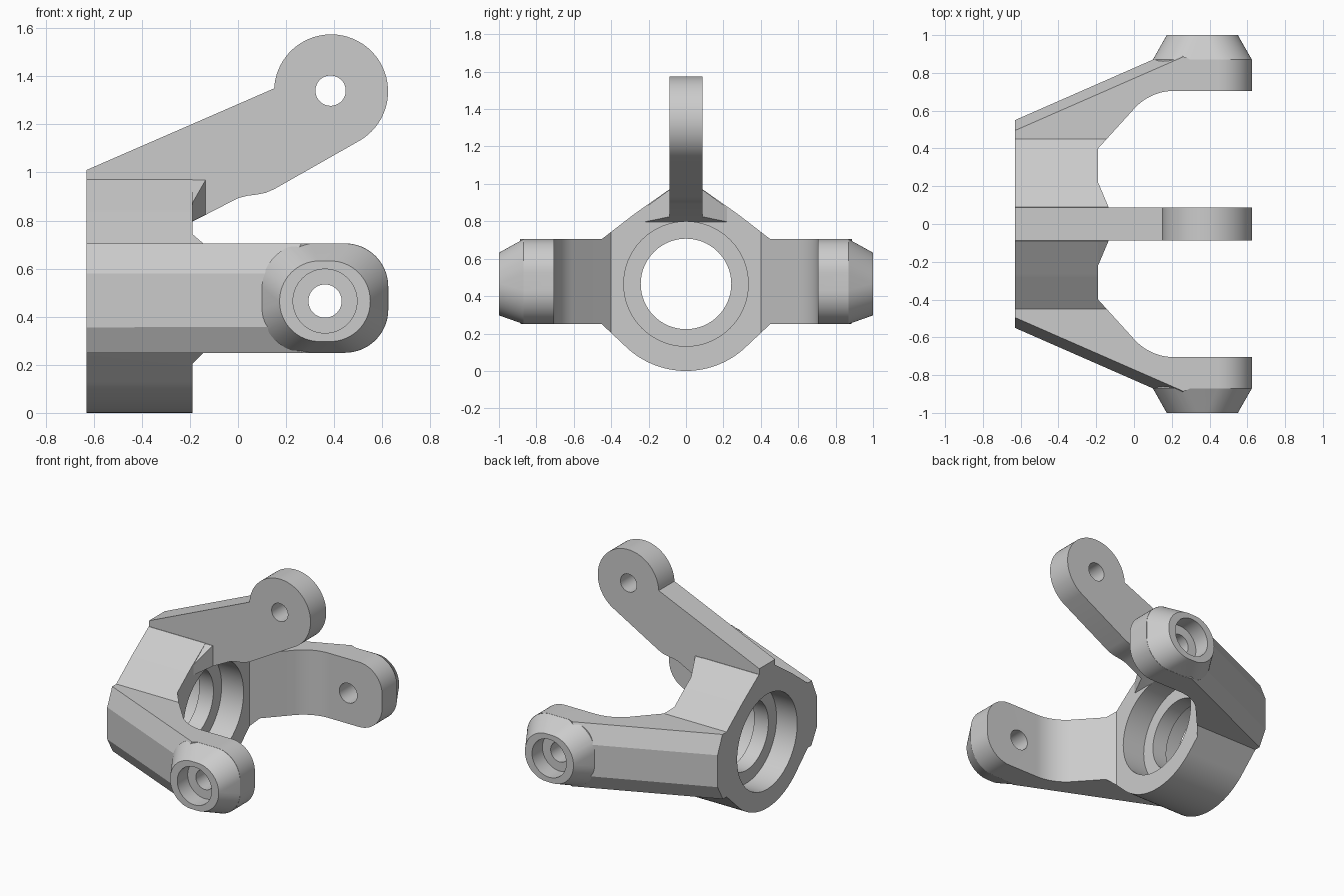
import bpy, bmesh
from math import sin, cos, radians
from mathutils import Vector

old = bpy.data.objects.get("Cube")
if old:
    bpy.data.objects.remove(old, do_unlink=True)

grey = bpy.data.materials.new("cast_grey")
grey.use_nodes = True
grey.diffuse_color = (0.6, 0.6, 0.6, 1)
grey.node_tree.nodes["Principled BSDF"].inputs["Base Color"].default_value = (0.6, 0.6, 0.6, 1)


def finish(name, bm):
    bmesh.ops.recalc_face_normals(bm, faces=bm.faces)
    mesh = bpy.data.meshes.new(name)
    bm.to_mesh(mesh)
    bm.free()
    mesh.materials.append(grey)
    obj = bpy.data.objects.new(name, mesh)
    bpy.context.collection.objects.link(obj)
    return obj


def place(axis, p, t):
    # Profile axes: x -> (y, z), y -> (x, z), z -> (x, y)
    return {"x": (t, p[0], p[1]), "y": (p[0], t, p[1]), "z": (p[0], p[1], t)}[axis]


def loft(name, axis, sections):
    # Skin a list of (profile, offset) sections and cap both ends
    bm = bmesh.new()
    rings = [[bm.verts.new(place(axis, p, t)) for p in pts] for pts, t in sections]
    for a, b in zip(rings, rings[1:]):
        for i in range(len(a)):
            bm.faces.new((a[i - 1], a[i], b[i], b[i - 1]))
    bm.faces.new(rings[0])
    bm.faces.new(rings[-1])
    return finish(name, bm)


def prism(name, axis, pts, start, end):
    return loft(name, axis, [(pts, start), (pts, end)])


def hull(name, pts):
    bm = bmesh.new()
    verts = [bm.verts.new(p) for p in pts]
    res = bmesh.ops.convex_hull(bm, input=verts)
    loose = [v for v in bm.verts if not v.link_faces]
    bmesh.ops.delete(bm, geom=loose, context="VERTS")
    return finish(name, bm)


def arc(cx, cy, r, a0, a1, n=16):
    angles = [radians(a0 + (a1 - a0) * i / n) for i in range(n + 1)]
    return [(cx + r * cos(a), cy + r * sin(a)) for a in angles]


def circle(cx, cy, r, n=64):
    return arc(cx, cy, r, 0, 360, n)[:-1]


def rounded_rect(x0, x1, z0, z1, r):
    return (arc(x1 - r, z0 + r, r, -90, 0) + arc(x1 - r, z1 - r, r, 0, 90)
            + arc(x0 + r, z1 - r, r, 90, 180) + arc(x0 + r, z0 + r, r, 180, 270))


def combine(target, other, operation):
    mod = target.modifiers.new("combine", "BOOLEAN")
    mod.operation = operation
    mod.solver = "EXACT"
    mod.object = other
    bpy.context.view_layer.objects.active = target
    bpy.ops.object.modifier_apply(modifier=mod.name)
    bpy.data.objects.remove(other, do_unlink=True)


def mirrored(pts):
    # Close a half outline across the first coordinate
    return pts + [(-u, v) for u, v in reversed(pts)]


HUB_Z, LOW, HIGH, BACK, END = 0.465, 0.25, 0.705, -0.63, 0.625

# Hub and fork arms: end-on profile, trimmed by the plan outline
end_profile = mirrored(arc(0, HUB_Z, 0.465, -89, -46.7, 20)
                       + [(0.45, LOW), (1.1, LOW), (1.1, HIGH), (0.45, HIGH)]
                       + arc(0, HUB_Z, 0.465, 52.3, 54.9, 3) + [(0.09, 0.97)])
knuckle = prism("knuckle_casting", "x", end_profile, BACK, 0.7)

half_plan = ([(0.55, BACK), (0.914, 0.2), (0.87, 0.3), (0.87, END), (0.705, END)]
             + [(y, x) for x, y in arc(0.214, 0.418, 0.287, 90, 138)]
             + [(0.40, -0.19)])
plan = [(x, y) for y, x in mirrored(half_plan)]
combine(knuckle, prism("plan_trim", "z", plan, -0.2, 1.2), "INTERSECT")

# Rounded fork ends
r = 0.18
side = ([(-0.8, -0.2), (0.3, -0.2)] + arc(END - r, LOW + r, r, -90, 0)
        + arc(END - r, HIGH - r, r, 0, 90) + [(0.3, 1.2), (-0.8, 1.2)])
combine(knuckle, prism("side_trim", "y", side, -1.2, 1.2), "INTERSECT")

# Long chamfers on the outside of each arm
for s in (-1, 1):
    for section in ([(0.022, 0.53), (-0.077, 0.755), (0.15, 0.72)],
                    [(0.022, 0.395), (-0.085, 0.205), (0.15, 0.23)]):
        pts = [(x, s * (0.55 + 0.438 * (x - BACK) + dy), z)
               for x in (-0.7, 0.35) for dy, z in section]
        combine(knuckle, hull("chamfer_cutter", pts), "DIFFERENCE")

# Tapered bosses on the fork ends
base = rounded_rect(0.10, END - 0.001, LOW + 0.001, HIGH - 0.001, r)
tip = rounded_rect(0.173, 0.55, 0.297, 0.632, 0.166)
for s in (-1, 1):
    boss = loft("boss", "y", [(base, s * 0.8), (base, s * 0.87), (tip, s)])
    combine(knuckle, boss, "UNION")

# Gusset under the steering arm
gusset = []
for s in (-1, 1):
    gusset += [(-0.19, s * 0.22, 0.872), (-0.19, s * 0.22, 0.797),
               (-0.135, s * 0.09, 0.968), (-0.135, s * 0.09, 0.824),
               (-0.25, s * 0.09, 0.968), (-0.25, s * 0.2, 0.81)]
combine(knuckle, hull("gusset", gusset), "UNION")

# Upright steering arm with a round eye
arm = ([(BACK, 0.85), (-0.25, 0.82), (-0.19, 0.795), (0, 0.893), (0.04, 0.903),
        (0.08, 0.908), (0.115, 0.915), (0.15, 0.93)]
       + arc(0.387, 1.337, 0.237, -59, 177, 48) + [(BACK, 1.01)])
combine(knuckle, prism("steering_arm", "y", arm, -0.087, 0.087), "UNION")

# Hub bore with a bearing seat on each side, then the bolt holes
holes = [("x", (0, HUB_Z, 0.242), -0.8, 0),
         ("x", (0, HUB_Z, 0.333), -0.8, -0.47),
         ("x", (0, HUB_Z, 0.333), -0.36, 0),
         ("y", (0.385, 1.34, 0.063), -0.2, 0.2)]
for s in (-1, 1):
    holes += [("y", (0.362, HUB_Z, 0.069), s * 0.6, s * 1.1),
              ("y", (0.362, HUB_Z, 0.133), s * 0.885, s * 1.1)]
for axis, ring, start, end in holes:
    combine(knuckle, prism("hole_cutter", axis, circle(*ring), start, end), "DIFFERENCE")

bpy.ops.object.select_all(action="DESELECT")
knuckle.select_set(True)
bpy.context.view_layer.objects.active = knuckle
bpy.ops.object.shade_smooth_by_angle(angle=radians(20))
